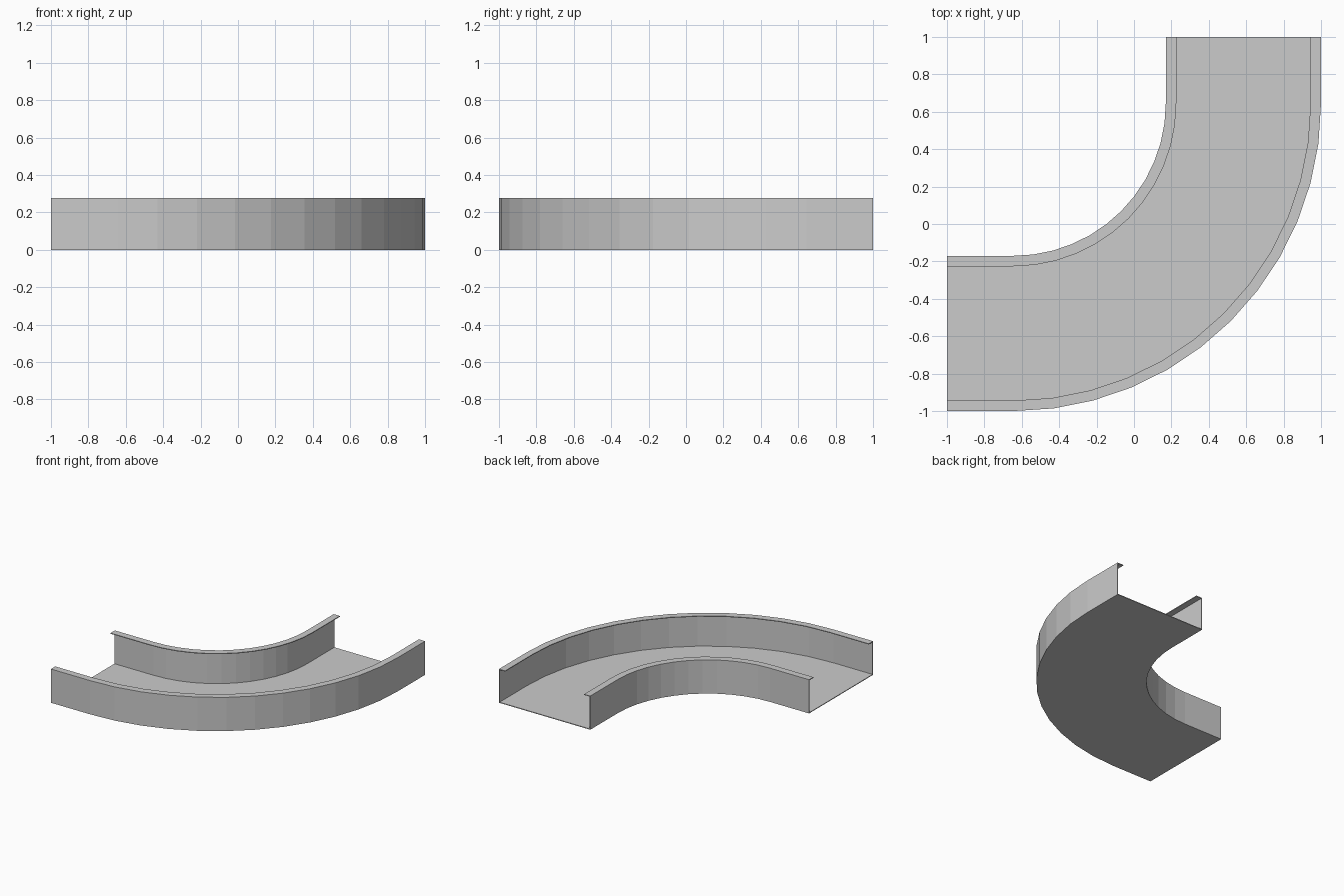
import bpy, bmesh
from math import sin, cos, pi

if "Cube" in bpy.data.objects:
    bpy.data.objects.remove(bpy.data.objects["Cube"])

C = 0.645            # bend centre is at (-C, C)
R_IN, R_OUT = 0.17 + C, 1.0 + C
H, LIP, T = 0.277, 0.056, 0.006
SEGS = 12

# Folded sheet cross-section: (radius from bend centre, height)
profile = [
    (R_IN, 0), (R_OUT, 0), (R_OUT, H), (R_OUT - LIP, H), (R_OUT - LIP, H - T),
    (R_OUT - T, H - T), (R_OUT - T, T), (R_IN + T, T), (R_IN + T, H - T),
    (R_IN + LIP, H - T), (R_IN + LIP, H), (R_IN, H),
]

# Stations along the tray: straight end, quarter bend, straight end
stations = [lambda r: (-C + r, 1.0)]
for i in range(SEGS + 1):
    a = -pi / 2 * i / SEGS
    stations.append(lambda r, a=a: (-C + r * cos(a), C + r * sin(a)))
stations.append(lambda r: (-1.0, C - r))

# Sweep the cross-section
bm = bmesh.new()
rings = [[bm.verts.new((*place(r), z)) for r, z in profile] for place in stations]
n = len(profile)
for a, b in zip(rings, rings[1:]):
    for j in range(n):
        k = (j + 1) % n
        bm.faces.new((a[j], a[k], b[k], b[j]))
bm.faces.new(rings[0])
bm.faces.new(rings[-1][::-1])
bmesh.ops.recalc_face_normals(bm, faces=bm.faces)

mesh = bpy.data.meshes.new("curved_tray")
bm.to_mesh(mesh)
bm.free()
tray = bpy.data.objects.new("curved_tray", mesh)
bpy.context.collection.objects.link(tray)
